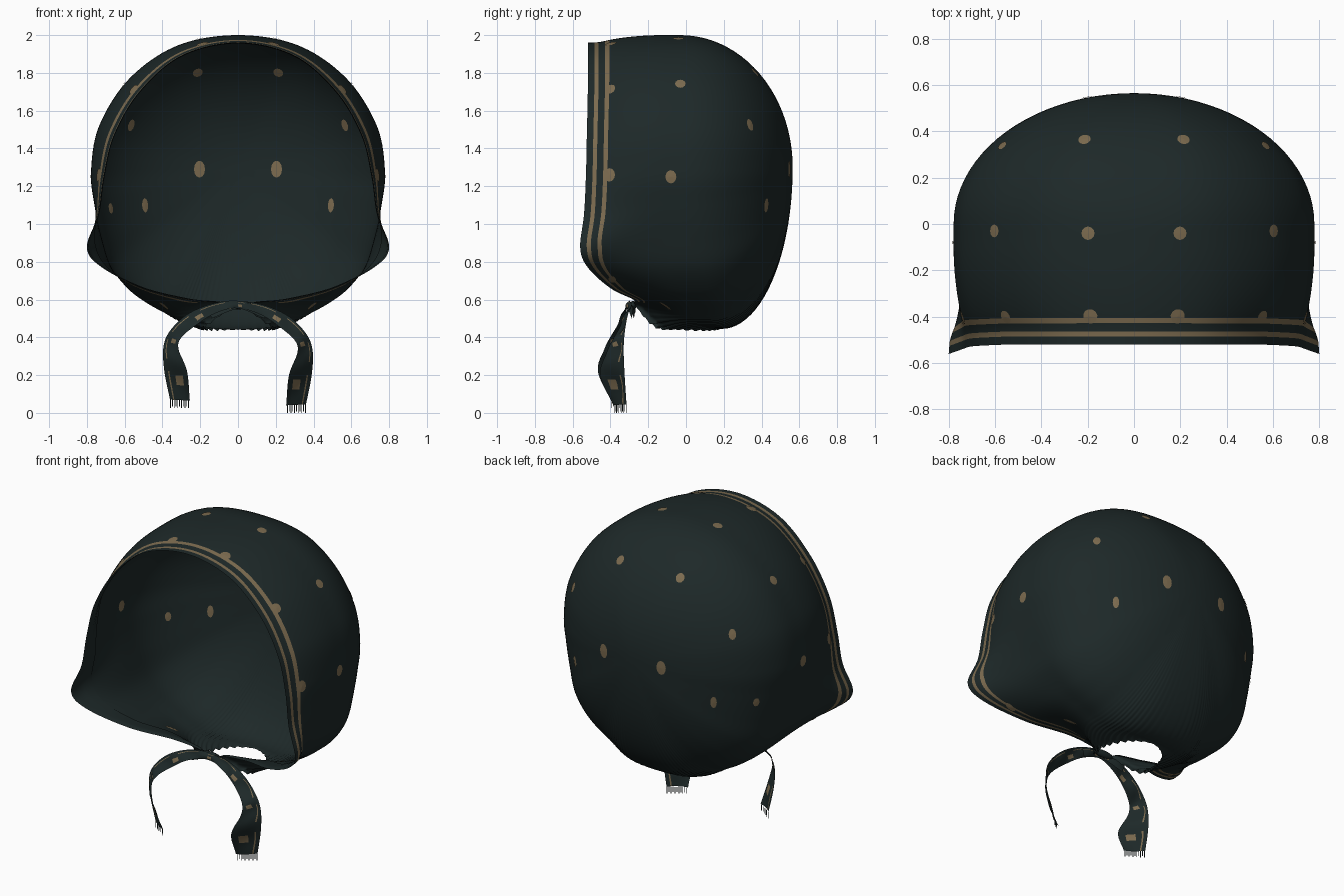
import bpy, bmesh, math
from mathutils import Vector
from mathutils.bvhtree import BVHTree

if "Cube" in bpy.data.objects:
    bpy.data.objects.remove(bpy.data.objects["Cube"])


def material(name, rgb):
    m = bpy.data.materials.new(name)
    m.diffuse_color = (*rgb, 1)
    m.use_nodes = True
    m.node_tree.nodes["Principled BSDF"].inputs["Base Color"].default_value = m.diffuse_color
    return m


CLOTH = material("dark teal cloth", (0.0125, 0.0215, 0.0215))
TAN = material("tan print", (0.20, 0.146, 0.078))


def spline(pts, steps, mirror_ends=False):
    """Smooth path through the points."""
    p = [Vector(q) for q in pts]
    flip = lambda v: Vector((-v.x, v.y, v.z))
    a = flip(p[1]) if mirror_ends else 2 * p[0] - p[1]
    b = flip(p[-2]) if mirror_ends else 2 * p[-1] - p[-2]
    e = [a] + p + [b]
    out = []
    for i in range(1, len(e) - 2):
        p0, p1, p2, p3 = e[i - 1:i + 3]
        for k in range(steps):
            t = k / steps
            out.append(0.5 * (2 * p1 + (p2 - p0) * t + (2 * p0 - 5 * p1 + 4 * p2 - p3) * t * t
                              + (3 * p1 - p0 - 3 * p2 + p3) * t ** 3))
    out.append(p[-1].copy())
    return out


def finish(bm, name, smooth=True, mirror=True):
    me = bpy.data.meshes.new(name)
    bm.to_mesh(me)
    bm.free()
    me.materials.append(CLOTH)
    me.materials.append(TAN)
    ob = bpy.data.objects.new(name, me)
    bpy.context.collection.objects.link(ob)
    for f in me.polygons:
        f.use_smooth = smooth
    if mirror:
        mod = ob.modifiers.new("Mirror", 'MIRROR')
        mod.merge_threshold = 0.0005
    return ob


def grid(bm, rows, mat_rule):
    """Quad sheet from rows of points, material chosen per row and column."""
    vs = [[bm.verts.new(p) for p in r] for r in rows]
    for i in range(len(vs) - 1):
        for j in range(len(vs[0]) - 1):
            f = bm.faces.new((vs[i][j], vs[i][j + 1], vs[i + 1][j + 1], vs[i + 1][j]))
            f.material_index = mat_rule(i, j)


# Hood: open edge (neck, knot, chin, temple, brow) and widest ring, right half
STEPS = 10
KNOT = 4
edge = spline([(0, .17, .44), (.13, .1, .44), (.19, -.05, .45), (.17, -.17, .46), (.05, -.27, .57),
               (.25, -.28, .60), (.5, -.40, .66), (.72, -.52, .77), (.80, -.56, .875),
               (.74, -.54, 1.05), (.71, -.53, 1.25), (.655, -.525, 1.47), (.52, -.52, 1.70),
               (.30, -.52, 1.89), (0, -.52, 1.96)], STEPS, True)
ring = spline([(0, .19, .445), (.15, .18, .45), (.25, .15, .465), (.32, .12, .49), (.39, .11, .53),
               (.48, .10, .58), (.58, .08, .655), (.67, .05, .77), (.72, .02, .92), (.76, 0, 1.1),
               (.778, 0, 1.28), (.735, 0, 1.52), (.575, 0, 1.77), (.32, 0, 1.945),
               (0, -.03, 2.0)], STEPS, True)
# Gathers along the neck
for j in range(1, KNOT * STEPS):
    fade = math.sin(math.pi * j / (KNOT * STEPS))
    edge[j].z += 0.012 * fade * math.sin(j * 2.1)
    ring[j].z += 0.004 * fade * math.sin(j * 2.1)

POLE = Vector((0, .565, 1.3))
BAND = [0, .035, .057, .092, .115]      # distances of the stripe borders from the edge
FRONT, BACK = 12, 22
rows = []
for k in range(len(BAND) + FRONT):
    row = []
    for p, q in zip(edge, ring):
        length = max((q - p).length, 1e-4)
        scale = min(1, length / 0.3) / length
        if p.z < 0.85:                  # band narrows along the chin
            scale *= 0.6 + 0.4 * max(0, (p.z - 0.65) / 0.2)
        fb = BAND[-1] * scale
        f = BAND[k] * scale if k < len(BAND) else fb + (1 - fb) * (k - len(BAND) + 1) / FRONT
        g = max(0, (f - fb * 0.6) / (1 - fb * 0.6))
        s = 0.12 * min(1, f / fb) * (1 - g) + 1 - (1 - g) ** 2.6 if g < 1 else 1
        s = min(s, 1)
        row.append(Vector((p.x + (q.x - p.x) * s, p.y + (q.y - p.y) * f, p.z + (q.z - p.z) * s)))
    rows.append(row)
for k in range(1, BACK + 1):
    a = k / BACK * math.pi / 2
    c, s = math.cos(a), math.sin(a)
    rows.append([Vector((q.x * c, q.y + (POLE.y - q.y) * s, POLE.z + (q.z - POLE.z) * c))
                 for q in ring])
FIRST = (KNOT + 1) * STEPS - 4
bm = bmesh.new()
grid(bm, rows, lambda i, j: int(i in (1, 3) and j >= FIRST))
bmesh.ops.remove_doubles(bm, verts=bm.verts, dist=0.0002)
bmesh.ops.recalc_face_normals(bm, faces=bm.faces)
tree = BVHTree.FromBMesh(bm)
finish(bm, "hood")

# Plain hem turned in behind the striped band
bm = bmesh.new()
hem = []
for i, r in enumerate(rows[:len(BAND) + 1]):
    off = 0 if i == 0 else 0.006
    hem.append([p + (Vector((0, p.y, 1.2)) - p).normalized() * off for p in r[FIRST - 4:]])
for r in hem:
    r[-1].x = 0
grid(bm, hem, lambda i, j: 0)
finish(bm, "inner_hem")


# Printed dots: thin plates hugging both sides of the cloth (x, y, z, radius, stretch)
def add_dot(bm, x, y, z, r, stretch, sx=1):
    loc, n, _, _ = tree.find_nearest(Vector((x, y, z)))
    side = Vector((0, 0, 1)).cross(n).normalized()
    up = n.cross(side)
    place = lambda v: bm.verts.new((v.x * sx, v.y, v.z))
    for sgn in (-1, 1):
        mid = place(loc + n * 0.004 * sgn)
        rim = []
        for k in range(12):
            a = k * math.tau / 12
            co, nn, _, _ = tree.find_nearest(loc + side * r * math.cos(a)
                                             + up * r * stretch * math.sin(a))
            rim.append(place(co + nn * 0.003 * sgn))
        for k in range(12):
            tri = (mid, rim[k], rim[(k + 1) % 12])
            bm.faces.new(tri if sgn * sx > 0 else tri[::-1]).material_index = 1


dots = [(.2, .52, 1.29, .03, 1.5), (.21, .35, 1.79, .027, 1.1), (.56, .33, 1.52, .022, 1.5),
        (.485, .41, 1.1, .019, 2.0), (.6, -.03, 1.74, .028, 1.0), (.78, -.08, 1.25, .029, 1.2),
        (.2, -.04, 1.99, .029, 1.0), (.55, -.40, 1.71, .030, 1.0), (.74, -.405, 1.26, .030, 1.2),
        (.19, -.40, 1.96, .032, 1.0), (.40, -.12, .55, .014, 3.2), (.62, -.39, .70, .020, 1.8)]
bm = bmesh.new()
for d in dots:
    add_dot(bm, *d)
finish(bm, "printed_dots", smooth=False)
bm = bmesh.new()
add_dot(bm, .69, .26, 1.08, .020, 1.4, -1)
finish(bm, "printed_dot_left", smooth=False, mirror=False)

# Tie ribbons: sheet between an outer and an inner edge, with a fringed end
outer = [(-.16, -.27, .555), (0, -.285, .59), (.14, -.29, .57), (.27, -.31, .51), (.36, -.325, .42),
         (.395, -.33, .33), (.39, -.325, .2), (.36, -.315, .045)]
inner = [(-.14, -.275, .50), (0, -.30, .55), (.12, -.325, .52), (.22, -.35, .455), (.30, -.39, .385),
         (.315, -.42, .32), (.27, -.455, .2), (.255, -.385, .04)]
oa, ib = spline(outer, 6), spline(inner, 6)
WEAVE = [0, .16, .22, .45, .55, .78, .84, 1]
ribbon_rows = []
for i, (a, b) in enumerate(zip(oa, ib)):
    ripple = Vector((0, 0.012 * math.sin(i * 0.7), 0))
    ribbon_rows.append([a.lerp(b, t) + ripple * math.sin(math.pi * t) for t in WEAVE])


def ribbon_print(i, j):
    return int((j == 1 and i % 9 < 6) or (j in (3, 4) and i % 11 in (4, 5)))


for name, sx, lift in (("tie_right", 1, 0.0), ("tie_left", -1, 0.025)):
    bm = bmesh.new()
    n = len(ribbon_rows) - 1
    pts = [[Vector((p.x * sx, p.y - (0.012 if sx < 0 else 0), p.z + lift * i / n)) for p in r]
           for i, r in enumerate(ribbon_rows)]
    grid(bm, pts, ribbon_print)
    a, b = pts[-1][0], pts[-1][-1]
    for k in range(11):                 # fringe threads
        p, q = a.lerp(b, k / 11 + 0.01), a.lerp(b, k / 11 + 0.05)
        tip = 0.0 + lift + 0.008 * (k % 2)
        bm.faces.new([bm.verts.new(v) for v in
                      (p, q, Vector((q.x, q.y, tip)), Vector((p.x, p.y, tip)))])
    finish(bm, name, mirror=False)

# Knot where the ties cross
bm = bmesh.new()
bmesh.ops.create_uvsphere(bm, u_segments=16, v_segments=10, radius=1)
for v in bm.verts:
    v.co = Vector((v.co.x * 0.075, v.co.y * 0.02 - 0.28, v.co.z * 0.022 + 0.57))
finish(bm, "knot", mirror=False)
